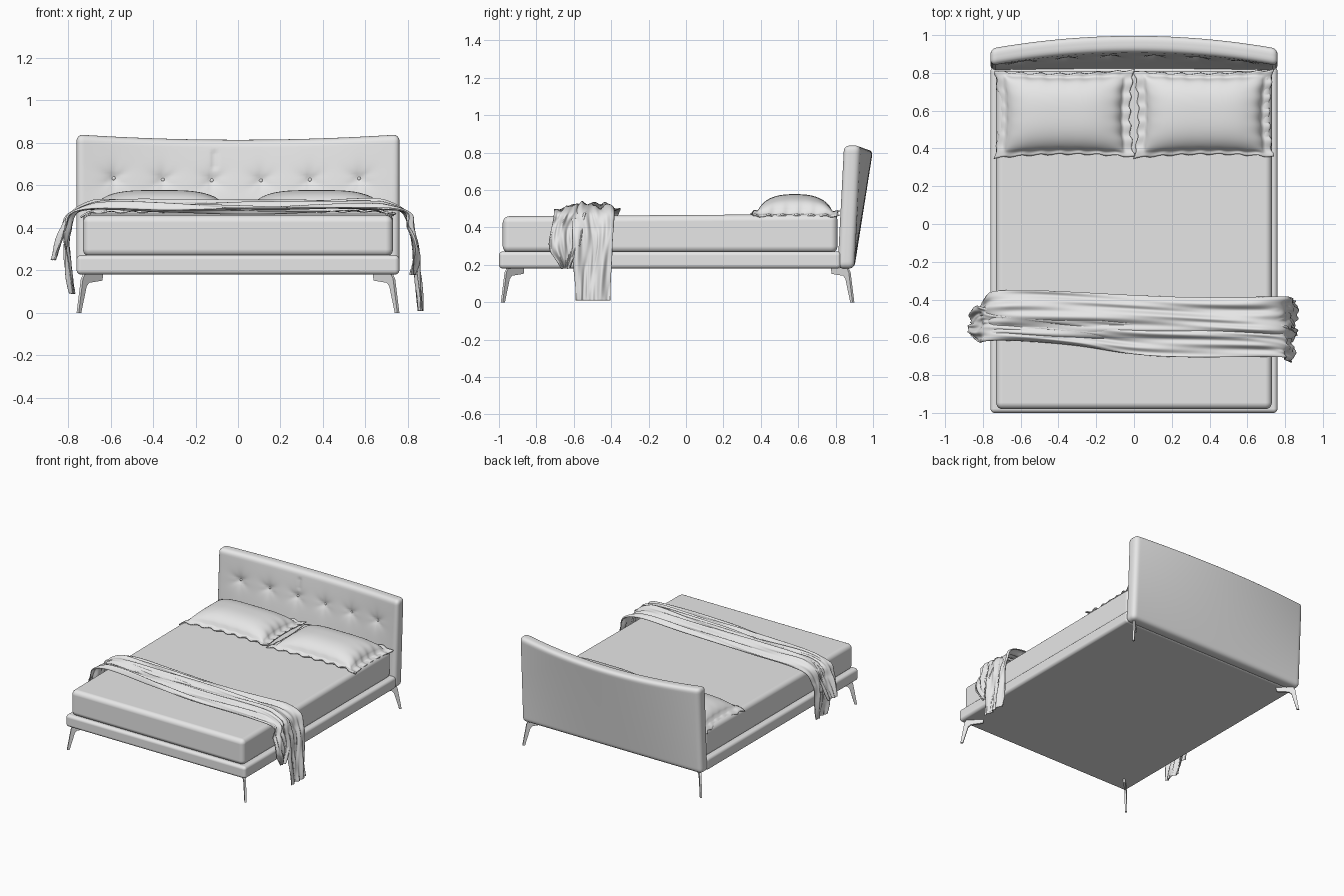
import bpy, bmesh, math
from mathutils import Vector, Matrix

cube = bpy.data.objects.get("Cube")
if cube:
    bpy.data.objects.remove(cube, do_unlink=True)

grey = bpy.data.materials.new("plain_grey")
grey.use_nodes = True
grey.diffuse_color = (0.8, 0.8, 0.8, 1)
grey.node_tree.nodes["Principled BSDF"].inputs["Base Color"].default_value = grey.diffuse_color


def finish(name, bm, smooth=True):
    mesh = bpy.data.meshes.new(name)
    bm.to_mesh(mesh)
    bm.free()
    mesh.materials.append(grey)
    for p in mesh.polygons:
        p.use_smooth = smooth
    obj = bpy.data.objects.new(name, mesh)
    bpy.context.collection.objects.link(obj)
    return obj


def soft_box(name, lo, hi, radius, foot_drop=0):
    """Box with rounded edges; the top of the foot end can sit lower."""
    lo, hi = Vector(lo), Vector(hi)
    bm = bmesh.new()
    bmesh.ops.create_cube(bm, size=1)
    for v in bm.verts:
        low_corner = v.co.y < 0 < v.co.z
        v.co = Vector(((lo + hi) / 2)[i] + v.co[i] * (hi - lo)[i] for i in range(3))
        if low_corner:
            v.co.z -= foot_drop
    obj = finish(name, bm)
    bev = obj.modifiers.new("rounding", 'BEVEL')
    bev.width, bev.segments, bev.harden_normals = radius, 5, True
    return obj


def grid_box(name, half, radius, step, deform):
    """Finely divided rounded box whose points then pass through deform."""
    bm = bmesh.new()
    for axis in range(3):
        a, b = (axis + 1) % 3, (axis + 2) % 3
        na, nb = (max(4, round(2 * half[i] / step)) for i in (a, b))
        for side in (-1, 1):
            rows = []
            for i in range(na + 1):
                row = []
                for j in range(nb + 1):
                    p = Vector()
                    p[axis] = side * half[axis]
                    p[a] = half[a] * (2 * i / na - 1)
                    p[b] = half[b] * (2 * j / nb - 1)
                    row.append(bm.verts.new(p))
                rows.append(row)
            for i in range(na):
                for j in range(nb):
                    bm.faces.new((rows[i][j], rows[i + 1][j], rows[i + 1][j + 1], rows[i][j + 1]))
    bmesh.ops.remove_doubles(bm, verts=bm.verts, dist=0.0005)
    bmesh.ops.recalc_face_normals(bm, faces=bm.faces)
    for v in bm.verts:
        core = Vector(max(radius - h, min(h - radius, c)) for c, h in zip(v.co, half))
        v.co = deform(core + (v.co - core).normalized() * radius)
    return finish(name, bm)


def sheet(name, nu, nv, shape, thickness):
    """Cloth surface from shape(u, v), with u and v from -1 to 1."""
    bm = bmesh.new()
    rows = [[bm.verts.new(shape(2 * i / nu - 1, 2 * j / nv - 1)) for j in range(nv + 1)]
            for i in range(nu + 1)]
    for i in range(nu):
        for j in range(nv):
            bm.faces.new((rows[i][j], rows[i + 1][j], rows[i + 1][j + 1], rows[i][j + 1]))
    obj = finish(name, bm)
    sol = obj.modifiers.new("thickness", 'SOLIDIFY')
    sol.thickness, sol.offset = thickness, -1
    return obj


# Base and mattress
soft_box("bed_frame", (-0.76, -1, 0.18), (0.76, 0.83, 0.272), 0.022)
soft_box("mattress", (-0.73, -0.98, 0.265), (0.73, 0.81, 0.472), 0.035, 0.012)

# Headboard: leaning, bowed backwards towards the top, with a row of tufts
HALF = (0.76, 0.045, 0.33)
TUFT_Z = 0.13
tufts = [-0.585 + 0.231 * i for i in range(6)]


def headboard_shape(p):
    h = (p.z + HALF[2]) / (2 * HALF[2])
    bow = 1 - (p.x / HALF[0]) ** 2
    front = max(0, min(1, 0.5 - p.y / (2 * HALF[1])))
    dent = 0
    for x in tufts:
        dx, dz = p.x - x, p.z - TUFT_Z
        d = math.hypot(dx, dz)
        pleat = math.cos(6 * math.atan2(dx, dz)) * min(1, d / 0.03)
        dent += 0.028 * math.exp(-d / 0.035) + 0.004 * pleat * math.exp(-d / 0.04)
    if 0.19 < p.z < 0.28:
        dent += 0.008 * math.exp(-((p.x + 0.11) / 0.01) ** 2)
    return Vector((p.x,
                   0.855 + p.y + 0.03 * h + 0.07 * bow * h + front * dent,
                   0.51 + p.z - 0.025 * bow * h))


grid_box("headboard", HALF, 0.03, 0.0125, headboard_shape)

for x in tufts:
    bm = bmesh.new()
    spot = headboard_shape(Vector((x, -HALF[1], TUFT_Z)))
    bmesh.ops.create_uvsphere(bm, u_segments=16, v_segments=8, radius=0.011,
                              matrix=Matrix.Translation(spot))
    finish("headboard_button", bm)


# Legs: bent blades set diagonally under the corners
LEG = [(0, 0), (0.012, 0), (0.038, 0.125), (0.05, 0.142), (0.112, 0.152),
       (0.115, 0.182), (0.03, 0.182), (0.02, 0.16)]
for sx, side in ((-1, "right"), (1, "left")):
    for sy, foot_y, end in ((-1, -0.985, "front"), (1, 0.895, "back")):
        bm = bmesh.new()
        across = Vector((sx, -sy, 0)).normalized() * 0.007
        pts = [Vector((sx * (0.755 - r), foot_y - sy * r, z)) for r, z in LEG]
        face = bm.faces.new([bm.verts.new(p - across) for p in pts])
        ext = bmesh.ops.extrude_face_region(bm, geom=[face])
        moved = [g for g in ext["geom"] if isinstance(g, bmesh.types.BMVert)]
        bmesh.ops.translate(bm, vec=across * 2, verts=moved)
        if len(bm.faces) == len(LEG) + 1:
            bm.faces.new([v for v in face.verts])
        bmesh.ops.recalc_face_normals(bm, faces=bm.faces)
        finish(f"{end}_{side}_leg", bm, smooth=False)


# Pillows: plump centre inside a ruffled flange
def pillow_shape(sx):
    def shape(u, v):
        a, b = min(1, abs(u) / 0.9), min(1, abs(v) / 0.9)
        plump = ((1 - a ** 3.5) * (1 - b ** 2.6)) ** 0.55
        rim = max(abs(u), abs(v)) ** 8
        ruffle = rim * 0.008 * (math.sin(23 * u + 3 * sx) + math.sin(19 * v + u))
        x = u * (0.365 - 0.022 * (1 - v * v)) + ruffle * 0.6
        y = v * (0.23 - 0.018 * (1 - u * u)) + ruffle * 0.5
        overhang = max(0, sx * u) ** 12 * 0.022
        return Vector((sx * 0.37 + x, 0.582 + y, 0.484 + 0.094 * plump + ruffle * 0.6 - overhang))
    return shape


for sx, side in ((-1, "right"), (1, "left")):
    sheet(f"{side}_pillow", 80, 56, pillow_shape(sx), 0.008)


# Throw: two folded lengths of cloth draped over both sides
def along(points, s):
    """Smooth curve through the points, s from -1 to 1."""
    f = (s + 1) / 2 * (len(points) - 1)
    i = min(int(f), len(points) - 2)
    t = f - i
    p0, p1, p2, p3 = (points[max(0, min(len(points) - 1, i + k))] for k in (-1, 0, 1, 2))
    return [b + 0.5 * t * (c - a + t * (2 * a - 5 * b + 4 * c - d + t * (3 * (b - c) + d - a)))
            for a, b, c, d in zip(p0, p1, p2, p3)]


def drape(points, phase):
    def shape(s, t):
        x, z, front, rear = along(points, s)
        side = max(0, min(1, (abs(x) - 0.68) / 0.1))
        fold = 0.011 * (1 + math.sin(4.5 * t + 4 * s + phase))
        fold += 0.007 * math.sin(10 * t - 7 * s + phase) + 0.003 * math.sin(17 * t + 13 * s)
        y = front + (rear - front) * (t + 1) / 2 + 0.008 * math.sin(9 * s + 2 * t + phase)
        return Vector((x + math.copysign(side * fold, x), y,
                       z + (1 - side) * (fold - 0.022 * t ** 6)))
    return shape


# Each station: x, height, front edge, rear edge
FRONT_CLOTH = [(-0.86, 0.25, -0.6, -0.47), (-0.81, 0.39, -0.62, -0.44), (-0.72, 0.49, -0.62, -0.44),
               (-0.3, 0.495, -0.65, -0.46), (0.1, 0.495, -0.69, -0.5), (0.72, 0.495, -0.71, -0.52),
               (0.8, 0.4, -0.72, -0.56), (0.83, 0.28, -0.72, -0.58), (0.81, 0.18, -0.67, -0.61)]
REAR_CLOTH = [(-0.77, 0.09, -0.58, -0.46), (-0.79, 0.25, -0.6, -0.42), (-0.79, 0.38, -0.6, -0.39),
              (-0.71, 0.5, -0.58, -0.36), (-0.3, 0.507, -0.6, -0.36), (0.3, 0.507, -0.61, -0.38),
              (0.72, 0.5, -0.61, -0.39), (0.81, 0.38, -0.6, -0.39), (0.83, 0.2, -0.61, -0.39),
              (0.85, 0.01, -0.59, -0.41)]
sheet("throw_front_length", 150, 40, drape(FRONT_CLOTH, 0.5), 0.005)
sheet("throw_rear_length", 150, 40, drape(REAR_CLOTH, 2.2), 0.005)
